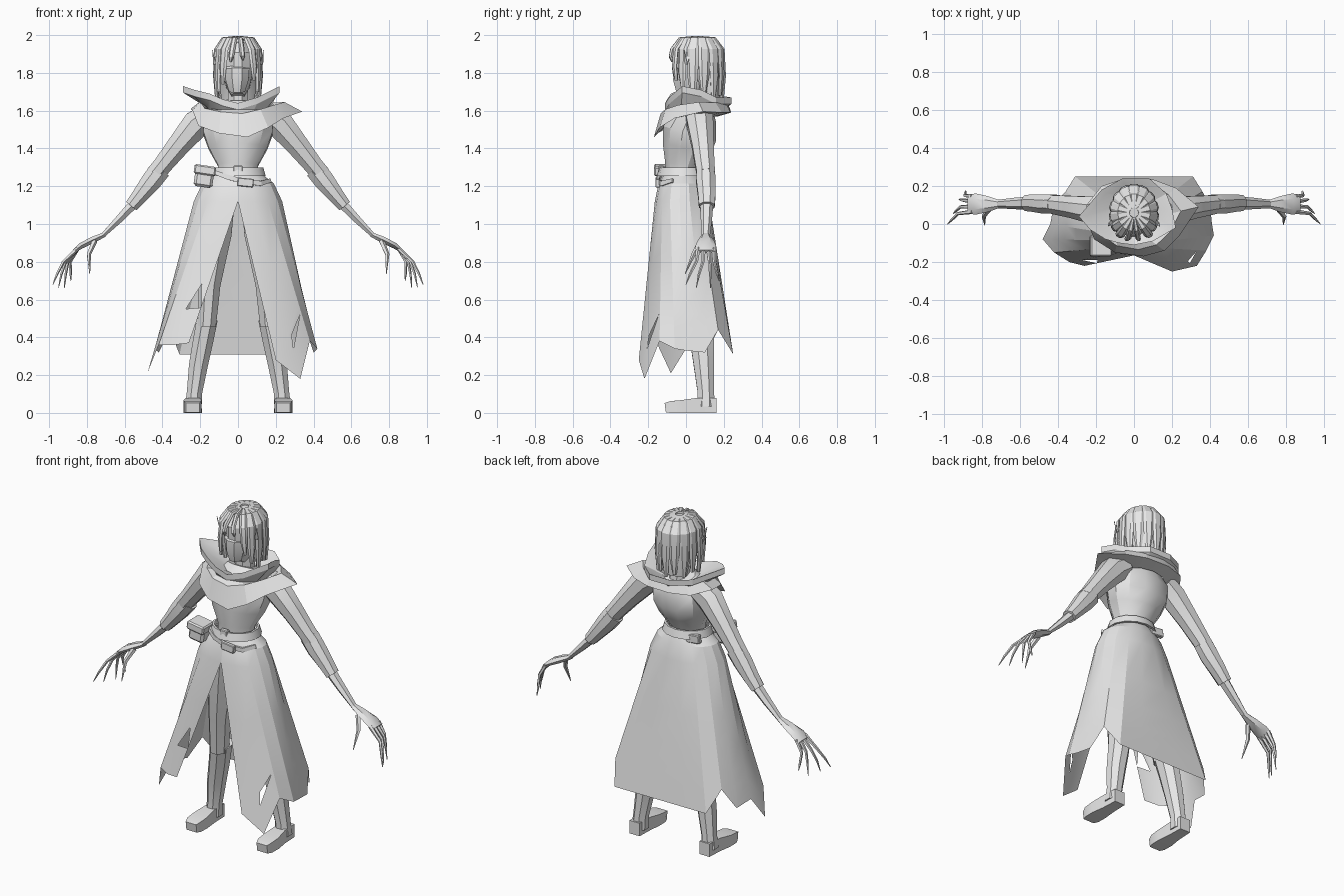
import bpy, bmesh, math
from mathutils import Vector

grey = bpy.data.materials.new("plain_grey")
grey.diffuse_color = (0.8, 0.8, 0.8, 1)


def finish(name, bm, angle=28):
    bmesh.ops.recalc_face_normals(bm, faces=bm.faces)
    me = bpy.data.meshes.new(name)
    bm.to_mesh(me)
    bm.free()
    ob = bpy.data.objects.new(name, me)
    bpy.context.collection.objects.link(ob)
    me.materials.append(grey)
    bpy.ops.object.select_all(action='DESELECT')
    ob.select_set(True)
    bpy.context.view_layer.objects.active = ob
    bpy.ops.object.shade_smooth_by_angle(angle=math.radians(angle))
    return ob


def skin(bm, rows, closed=True, caps=False):
    """Join rows of points with quads; returns faces as [row][column]."""
    vs = [[bm.verts.new(p) for p in r] for r in rows]
    n = len(rows[0])
    faces = [[bm.faces.new((a[i], a[(i + 1) % n], b[(i + 1) % n], b[i]))
              for i in range(n if closed else n - 1)] for a, b in zip(vs, vs[1:])]
    if caps:
        bm.faces.new(vs[0])
        bm.faces.new(vs[-1])
    return faces


def tube(name, secs, sides=8, ref=(0, 1, 0), angle=28):
    """Sections are (x, y, z, radius across, radius along ref)."""
    pts = [Vector(s[:3]) for s in secs]
    rows = []
    for k, s in enumerate(secs):
        t = (pts[min(k + 1, len(pts) - 1)] - pts[max(k - 1, 0)]).normalized()
        b = Vector(ref)
        b = (b - t * b.dot(t)).normalized()
        a = b.cross(t)
        rows.append([pts[k] + a * s[3] * math.cos(w) + b * s[4] * math.sin(w)
                     for w in ((i + 0.5) * math.tau / sides for i in range(sides))])
    bm = bmesh.new()
    skin(bm, rows, caps=True)
    return finish(name, bm, angle)


def box(name, loc, size, tilt=0.0):
    bm = bmesh.new()
    bmesh.ops.create_cube(bm, size=1)
    for v in bm.verts:
        v.co = Vector([c * d for c, d in zip(v.co, size)])
    bmesh.ops.bevel(bm, geom=bm.edges[:], offset=min(size) * 0.15, segments=1, affect='EDGES')
    ob = finish(name, bm)
    ob.location = loc
    ob.rotation_euler = (0, tilt, 0)
    return ob


def ellipse(n, rx, ry, cy, z, start=-math.pi / 2, turn=1, span=None):
    span = span or n
    return [(rx * math.cos(start + turn * i * math.tau / span),
             cy + ry * math.sin(start + turn * i * math.tau / span), z) for i in range(n)]


# Torso and neck
tube("torso", [(0, -0.01, 1.12, 0.15, 0.09), (0, -0.02, 1.25, 0.11, 0.09),
               (0, -0.015, 1.31, 0.11, 0.10), (0, 0.005, 1.40, 0.16, 0.135),
               (0, 0.02, 1.48, 0.19, 0.15), (0, 0.05, 1.57, 0.19, 0.12),
               (0, 0.07, 1.63, 0.10, 0.08)], 12)
tube("neck", [(0, 0.07, 1.58, 0.06, 0.06), (0, 0.06, 1.75, 0.055, 0.055)])

# Skirt: ragged hem from the left of the front slit, around the back, to the right of it
hem = [(-0.26, -0.22, 0.37), (-0.34, -0.20, 0.36), (-0.42, -0.15, 0.36), (-0.48, -0.08, 0.21),
       (-0.44, 0.00, 0.34), (-0.42, 0.11, 0.32), (-0.36, 0.17, 0.44), (-0.31, 0.25, 0.31),
       (-0.15, 0.25, 0.31), (0.15, 0.25, 0.31), (0.31, 0.25, 0.31), (0.36, 0.17, 0.44),
       (0.40, 0.10, 0.32), (0.41, 0.00, 0.33), (0.42, -0.06, 0.34), (0.38, -0.14, 0.38),
       (0.33, -0.22, 0.18), (0.20, -0.25, 0.28)]
n = len(hem)
rows = [ellipse(n, rx, ry, -0.02, z, turn=-1, span=n - 1)
        for rx, ry, z in ((0.12, 0.10, 1.27), (0.19, 0.125, 1.215), (0.235, 0.145, 1.12))]
hip = rows[-1]
rows += [[Vector(a).lerp(Vector(b), t) for a, b in zip(hip, hem)] for t in (0.35, 0.58, 0.75, 0.85, 1)]
bm = bmesh.new()
faces = skin(bm, rows, closed=False)
# torn triangular holes
for f in (faces[4][0], faces[5][15]):
    bmesh.ops.inset_individual(bm, faces=[f], thickness=0.018)
    top = sorted(f.verts, key=lambda v: v.co.z)[2:]
    bmesh.ops.delete(bm, geom=[f], context='FACES_ONLY')
    bmesh.ops.pointmerge(bm, verts=top, merge_co=(top[0].co + top[1].co) / 2)
finish("skirt", bm, 20)

# Belt, buckle and pouch
bm = bmesh.new()
skin(bm, [ellipse(14, r, r - 0.015, -0.02, z) for r, z in
          ((0.125, 1.30), (0.137, 1.30), (0.15, 1.255), (0.135, 1.255))])
finish("belt", bm)
tube("hanging_belt", [(-0.14, -0.09, 1.28, 0.015, 0.012), (-0.06, -0.14, 1.25, 0.018, 0.01),
                      (0.03, -0.15, 1.225, 0.018, 0.01), (0.12, -0.125, 1.215, 0.018, 0.01),
                      (0.17, -0.07, 1.23, 0.015, 0.01)], 4)
box("buckle", (0.04, -0.15, 1.22), (0.085, 0.025, 0.045), 0.1)
box("belt_loop", (0.0, -0.13, 1.285), (0.05, 0.03, 0.05))
box("pouch", (-0.18, -0.11, 1.245), (0.10, 0.09, 0.10), 0.15)
box("pouch_flap", (-0.175, -0.115, 1.285), (0.115, 0.11, 0.05), 0.15)
box("back_loop", (-0.10, 0.07, 1.26), (0.09, 0.03, 0.05), 0.1)

# Cowl: cape hem, fold, crease, raised collar rim and inside
cape = [(0.05, -0.17, 1.46), (0.16, -0.14, 1.51), (0.24, -0.06, 1.56), (0.34, 0.09, 1.595),
        (0.22, 0.19, 1.59), (0.10, 0.235, 1.59), (-0.05, 0.24, 1.59), (-0.17, 0.20, 1.59),
        (-0.25, 0.10, 1.61), (-0.24, 0.00, 1.60), (-0.21, -0.08, 1.52), (-0.10, -0.15, 1.48)]
rim = [(0.00, -0.11, 1.64), (0.10, -0.09, 1.67), (0.22, -0.02, 1.73), (0.20, 0.08, 1.71),
       (0.17, 0.16, 1.67), (0.08, 0.24, 1.67), (-0.06, 0.24, 1.67), (-0.17, 0.18, 1.68),
       (-0.29, 0.04, 1.73), (-0.23, -0.03, 1.71), (-0.15, -0.08, 1.69), (-0.08, -0.10, 1.66)]
crease = ellipse(12, 0.17, 0.155, 0.05, 1.605)
fold = [Vector(c).lerp(Vector(h), 0.45) + Vector((0, 0, 0.045)) for c, h in zip(crease, cape)]
lip = [Vector(r).lerp(Vector((0, 0.06, 1.66)), 0.14) - Vector((0, 0, 0.012)) for r in rim]
low = [Vector(r) - Vector((0, 0, 0.035)) for r in rim]
bm = bmesh.new()
skin(bm, [ellipse(12, 0.15, 0.12, 0.05, 1.57), cape, fold, crease, low, rim, lip,
          ellipse(12, 0.08, 0.09, 0.06, 1.61)])
finish("cowl", bm, 20)

# Head, mask and nose
tube("head", [(0, 0.01, 1.68, 0.035, 0.04), (0, 0.03, 1.73, 0.065, 0.085),
              (0, 0.05, 1.82, 0.085, 0.115), (0, 0.055, 1.90, 0.088, 0.12),
              (0, 0.06, 1.955, 0.06, 0.085), (0, 0.06, 1.975, 0.02, 0.03)], 12)
tube("mask", [(-0.005, 0.0, 1.70, 0.045, 0.055), (-0.005, -0.005, 1.765, 0.066, 0.068),
              (-0.005, -0.01, 1.82, 0.07, 0.062), (-0.005, 0.0, 1.825, 0.06, 0.05)], 8)

# Hair: cap at the back plus flat locks that follow the skull
tube("hair_cap", [(0, 0.13, 1.66, 0.09, 0.05), (0, 0.12, 1.76, 0.105, 0.07),
                  (0, 0.09, 1.86, 0.11, 0.105), (0, 0.065, 1.94, 0.095, 0.115),
                  (0, 0.06, 1.985, 0.045, 0.06)], 12)


def lock(name, deg, width, end, lean=0.0):
    w = math.radians(deg)
    c, s = math.cos(w), math.sin(w)
    prof = [(0.18, 1.985, 0.5), (0.65, 1.98, 0.9), (0.95, 1.925, 1)]
    prof += [(1.0, (1.91 + end) / 2, 0.9), (0.92, end, 0.35)]
    secs = [(0.122 * c * r + lean * k / 4, 0.06 + 0.142 * s * r, z, 0.011, width * f)
            for k, (r, z, f) in enumerate(prof)]
    tube(name, secs, 6, ref=(-s, c, 0))


for i, deg in enumerate(range(-10, 191, 25)):
    lock("hair_back_%d" % i, deg, 0.032, 1.66 + 0.02 * (i % 2))
for i, (deg, wd, end, lean) in enumerate(((-35, 0.027, 1.70, 0.01), (-58, 0.022, 1.76, 0.025),
                                         (-82, 0.014, 1.87, 0.01), (-100, 0.016, 1.86, -0.02),
                                         (-122, 0.024, 1.74, -0.02), (-145, 0.027, 1.70, -0.01))):
    lock("hair_front_%d" % i, deg, wd, end, lean)
for s in (-1, 1):
    tube("loose_lock", [(s * 0.10, 0.03, 1.93, 0.008, 0.012), (s * 0.125, 0.0, 1.85, 0.008, 0.014),
                        (s * 0.135, -0.01, 1.92, 0.002, 0.003)], 4)

for s, side in ((-1, "left"), (1, "right")):
    def limb(name, secs, sides=8, **kw):
        tube(side + "_" + name, [(s * q[0],) + q[1:] for q in secs], sides, **kw)

    # Sleeves and arms
    limb("upper_arm", [(0.15, 0.07, 1.58, 0.07, 0.08), (0.22, 0.075, 1.53, 0.08, 0.075),
                       (0.32, 0.09, 1.41, 0.064, 0.062), (0.40, 0.10, 1.31, 0.054, 0.055),
                       (0.44, 0.105, 1.26, 0.055, 0.05)])
    limb("forearm_sleeve", [(0.41, 0.105, 1.29, 0.06, 0.052), (0.46, 0.105, 1.225, 0.058, 0.055),
                            (0.52, 0.11, 1.15, 0.046, 0.05), (0.565, 0.11, 1.095, 0.038, 0.045)])
    limb("wrist", [(0.54, 0.11, 1.12, 0.03, 0.036), (0.63, 0.108, 1.025, 0.023, 0.03),
                   (0.72, 0.105, 0.935, 0.013, 0.022)], 6)
    # Hand, fingers and thumb
    limb("palm", [(0.705, 0.105, 0.945, 0.014, 0.02), (0.77, 0.105, 0.915, 0.02, 0.042),
                  (0.83, 0.105, 0.885, 0.018, 0.055), (0.87, 0.105, 0.855, 0.011, 0.052)], 6)
    for i, (ym, yt, xt, zt) in enumerate(((0.055, -0.0, 0.98, 0.68), (0.09, 0.055, 0.95, 0.665),
                                          (0.125, 0.13, 0.92, 0.66), (0.15, 0.175, 0.885, 0.70))):
        yk, xm = 0.065 + 0.027 * i, 0.925 - 0.012 * i
        limb("finger_%d" % i, [(0.85, yk, 0.87, 0.012, 0.013), (xm, ym, 0.80, 0.009, 0.009),
                               (xm * 0.4 + xt * 0.6, ym * 0.4 + yt * 0.6, 0.735, 0.007, 0.007),
                               (xt, yt, zt, 0.002, 0.002)], 5)
    limb("thumb", [(0.76, 0.08, 0.91, 0.016, 0.015), (0.79, 0.04, 0.84, 0.012, 0.012),
                   (0.785, -0.005, 0.735, 0.002, 0.002)], 5)

    # Leg, boot and shoe
    limb("leg", [(0.09, 0.0, 1.14, 0.08, 0.09), (0.115, 0.015, 0.95, 0.088, 0.095),
                 (0.15, 0.04, 0.68, 0.062, 0.075), (0.165, 0.055, 0.46, 0.052, 0.062)])
    limb("boot", [(0.163, 0.07, 0.495, 0.06, 0.075), (0.185, 0.085, 0.38, 0.058, 0.068),
                  (0.21, 0.095, 0.25, 0.054, 0.058), (0.23, 0.105, 0.11, 0.044, 0.047),
                  (0.237, 0.105, 0.03, 0.048, 0.052)])
    limb("shoe", [(0.237, 0.16, 0.04, 0.048, 0.056), (0.238, 0.06, 0.04, 0.054, 0.056),
                  (0.24, -0.02, 0.034, 0.068, 0.048), (0.24, -0.08, 0.031, 0.066, 0.044),
                  (0.24, -0.11, 0.027, 0.05, 0.036)], 4, ref=(0, 0, 1))
